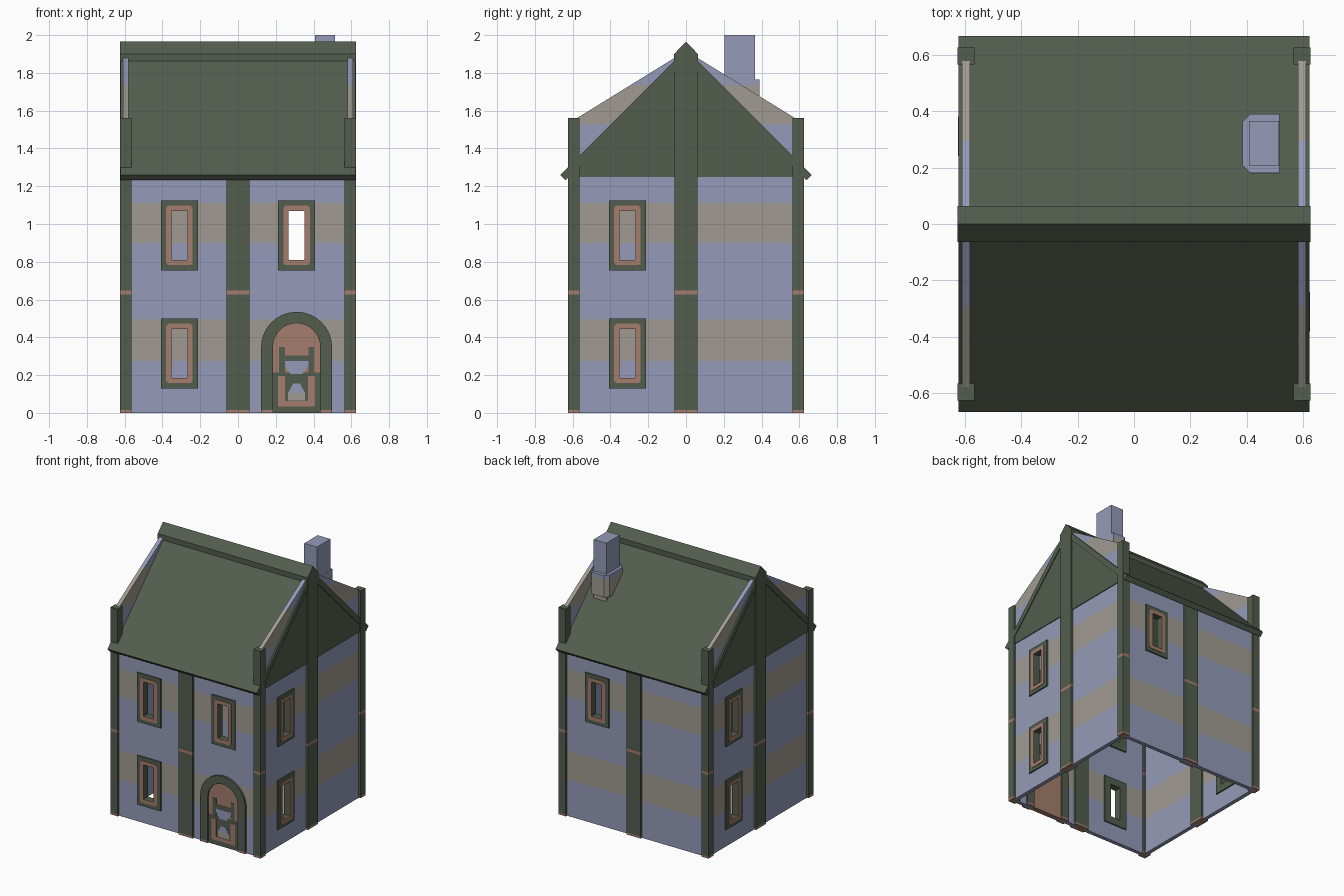
import bpy, bmesh, math
from mathutils import Matrix

if "Cube" in bpy.data.objects:
    bpy.data.objects.remove(bpy.data.objects["Cube"])


def material(name, rgb):
    m = bpy.data.materials.new(name)
    m.diffuse_color = [((c / 255 + 0.055) / 1.055) ** 2.4 for c in rgb] + [1]
    m.use_nodes = True
    m.node_tree.nodes["Principled BSDF"].inputs["Base Color"].default_value = m.diffuse_color
    return m


MATS = {n: material(n, c) for n, c in {
    "blue_wall": (149, 155, 184), "beige_band": (160, 154, 145),
    "green_trim": (83, 93, 78), "brown_trim": (164, 125, 108)}.items()}
NAMES = list(MATS)
BANDS = [0.275, 0.495, 0.90, 1.11, 1.53, 1.735]
FEET = [0.015, 0.628, 0.648]


def banded(c):
    return "beige_band" if sum(c.z > h for h in BANDS) % 2 else "blue_wall"


def footed(c):
    return "brown_trim" if c.z < 0.015 or 0.628 < c.z < 0.648 else "green_trim"


def finish(bm, name, rule, turn=0, cuts=()):
    """Cut at heights, colour by rule, turn to the chosen side of the house."""
    for h in cuts:
        bmesh.ops.bisect_plane(bm, geom=bm.verts[:] + bm.edges[:] + bm.faces[:],
                               plane_co=(0, 0, h), plane_no=(0, 0, 1))
    bmesh.ops.recalc_face_normals(bm, faces=bm.faces[:])
    me = bpy.data.meshes.new(name)
    used = []
    for f in bm.faces:
        n = rule if isinstance(rule, str) else rule(f.calc_center_median())
        if n not in used:
            used.append(n)
            me.materials.append(MATS[n])
        f.material_index = used.index(n)
    bm.transform(Matrix.Rotation(turn * math.pi / 2, 4, 'Z'))
    bm.to_mesh(me)
    bm.free()
    ob = bpy.data.objects.new(name, me)
    bpy.context.collection.objects.link(ob)
    return ob


def extrude(bm, vec):
    r = bmesh.ops.extrude_face_region(bm, geom=bm.faces[:])
    bmesh.ops.translate(bm, vec=vec, verts=[v for v in r["geom"] if isinstance(v, bmesh.types.BMVert)])


def plate(name, pts, y0, y1, rule, turn=0, cuts=()):
    """Outline in x/z, extruded along y."""
    bm = bmesh.new()
    bm.faces.new([bm.verts.new((x, y0, z)) for x, z in pts])
    extrude(bm, (0, y1 - y0, 0))
    return finish(bm, name, rule, turn, cuts)


def rect(x0, x1, z0, z1):
    return [(x0, z0), (x1, z0), (x1, z1), (x0, z1)]


def ring(name, outer, inner, y0, y1, rule, turn=0, closed=True, cuts=()):
    """Frame between two outlines of equal point count."""
    bm = bmesh.new()
    o, i = ([bm.verts.new((x, y0, z)) for x, z in p] for p in (outer, inner))
    n = len(o)
    for k in range(n if closed else n - 1):
        j = (k + 1) % n
        bm.faces.new((o[k], o[j], i[j], i[k]))
    extrude(bm, (0, y1 - y0, 0))
    return finish(bm, name, rule, turn, cuts)


def arch(cx, r, spring, n=16):
    arc = [(cx + r * math.cos(math.pi * k / n), spring + r * math.sin(math.pi * k / n)) for k in range(n + 1)]
    return [(cx + r, 0)] + arc + [(cx - r, 0)]


def wall(name, turn, top, holes, gable):
    """Wall grid with window openings; gable walls get sloped parapets."""
    half = 0.595
    xs = sorted({-half, half} | {x for h in holes for x in h[:2]})
    zs = sorted({0, top} | {b for b in BANDS if b < top} | {z for h in holes for z in h[2:]})
    bm = bmesh.new()
    for x0, x1 in zip(xs, xs[1:]):
        for z0, z1 in zip(zs, zs[1:]):
            cx, cz = (x0 + x1) / 2, (z0 + z1) / 2
            if not any(a < cx < b and c < cz < d for a, b, c, d in holes):
                bm.faces.new([bm.verts.new((x, -0.61, z)) for x, z in rect(x0, x1, z0, z1)])
    bmesh.ops.remove_doubles(bm, verts=bm.verts[:], dist=1e-5)
    if gable:
        for s in (-1, 1):
            bmesh.ops.bisect_plane(bm, geom=bm.verts[:] + bm.edges[:] + bm.faces[:],
                                   plane_co=(0.06 * s, 0, 1.88), plane_no=(0.315 * s, 0, 0.51), clear_outer=True)
    extrude(bm, (0, 0.03, 0))
    finish(bm, name, banded, turn)


def window(name, x, z, turn):
    def r(w, h):
        return rect(x - w, x + w, z - h, z + h)

    def soft(w, h, c):
        return [(x + sx * a, z + sz * b) for sx, sz, flip in ((-1, -1, 0), (1, -1, 1), (1, 1, 0), (-1, 1, 1))
                for a, b in (((w - c, h), (w, h - c)) if flip else ((w, h - c), (w - c, h)))]
    ring(name + "_frame", r(0.098, 0.185), r(0.042, 0.13), -0.62, -0.57, "green_trim", turn)
    ring(name + "_inner_trim", soft(0.07, 0.158, 0.012), soft(0.042, 0.13, 0.002), -0.624, -0.619,
         "brown_trim", turn)


# Walls and windows, one side at a time
LOW, HIGH = 0.315, 0.94
sides = [("front", [(-0.31, LOW), (-0.31, HIGH), (0.31, HIGH)]),
         ("right", [(-0.31, LOW), (-0.31, HIGH)]),
         ("back", [(-0.31, HIGH)]),
         ("left", [(-0.31, LOW), (-0.31, HIGH)])]
for t, (side, wins) in enumerate(sides):
    gable = t % 2 == 1
    holes = [(x - 0.045, x + 0.045, z - 0.135, z + 0.135) for x, z in wins]
    wall(side + "_wall", t, 1.915 if gable else 1.27, holes, gable)
    for k, (x, z) in enumerate(wins):
        window(f"{side}_window_{k + 1}", x, z, t)
    # Middle and corner pillars
    plate(side + "_middle_pillar", rect(-0.06, 0.06, 0, 1.90 if gable else 1.26), -0.625, -0.565, footed, t, FEET)
    plate(side + "_corner_pillar", rect(-0.625, -0.565, 0, 1.56), -0.625, -0.565, footed, t, FEET)
    if gable:
        plate(side + "_gable_panel", [(-0.58, 1.25), (0.58, 1.25), (0.58, 1.30), (0, 1.88), (-0.58, 1.30)],
              -0.616, -0.609, "green_trim", t)

# Roof slopes and ridge cap (profiles turned to run along x)
for s, side in ((-1, "front"), (1, "back")):
    plate(side + "_roof", [(0, 1.925), (0.665 * s, 1.26), (0.6375 * s, 1.2325), (0, 1.87)],
          -0.622, 0.622, "green_trim", 1)
plate("ridge_cap", [(-0.063, 1.86), (0.063, 1.86), (0.063, 1.90), (0, 1.965), (-0.063, 1.90)],
      -0.625, 0.625, "green_trim", 1)

# Chimney stack and its wider collar
plate("chimney_stack", rect(0.408, 0.514, 1.50, 2.0), 0.205, 0.365, banded, 0, BANDS)
bm = bmesh.new()
bm.faces.new([bm.verts.new((x, y, 1.60)) for x, y in
              [(0.515, 0.18), (0.515, 0.39), (0.412, 0.39), (0.385, 0.363), (0.385, 0.207), (0.412, 0.18)]])
extrude(bm, (0, 0, 0.165))
finish(bm, "chimney_collar", banded, 0, BANDS)

# Arched door with frame
DX = 0.31
ring("door_frame", arch(DX, 0.188, 0.347), arch(DX, 0.125, 0.35), -0.625, -0.565,
     footed, closed=False, cuts=FEET[:1])
plate("door_panel", arch(DX, 0.128, 0.35), -0.613, -0.575, "brown_trim")


def door_detail(name, pts, layer, mat):
    plate(name, [(DX + x, z) for x, z in pts], -0.613 - 0.002 * layer, -0.612, mat)


door_detail("door_lower_panel", rect(-0.125, 0.125, 0, 0.215), 1, "green_trim")
for s, side in ((-1, "left"), (1, "right")):
    door_detail(side + "_door_post", rect(*sorted((0.062 * s, 0.092 * s)), 0.2, 0.35), 1, "green_trim")
    door_detail(side + "_door_inlay", rect(*sorted((0.06 * s, 0.097 * s)), 0.035, 0.195), 2, "brown_trim")
door_detail("door_bottom_inlay", rect(-0.06, 0.06, 0.035, 0.062), 2, "brown_trim")
door_detail("door_cross_bar", rect(-0.07, 0.07, 0.275, 0.305), 1, "green_trim")
door_detail("door_upper_pane", [(-0.03, 0.205), (0.03, 0.205), (0.062, 0.25), (0.062, 0.275),
                                (-0.062, 0.275), (-0.062, 0.25)], 2, "blue_wall")
door_detail("door_lower_pane", [(-0.045, 0.105), (0.045, 0.105), (0.018, 0.155), (-0.018, 0.155)], 2, "blue_wall")
door_detail("door_lower_pane_base", rect(-0.045, 0.045, 0.065, 0.105), 2, "beige_band")
